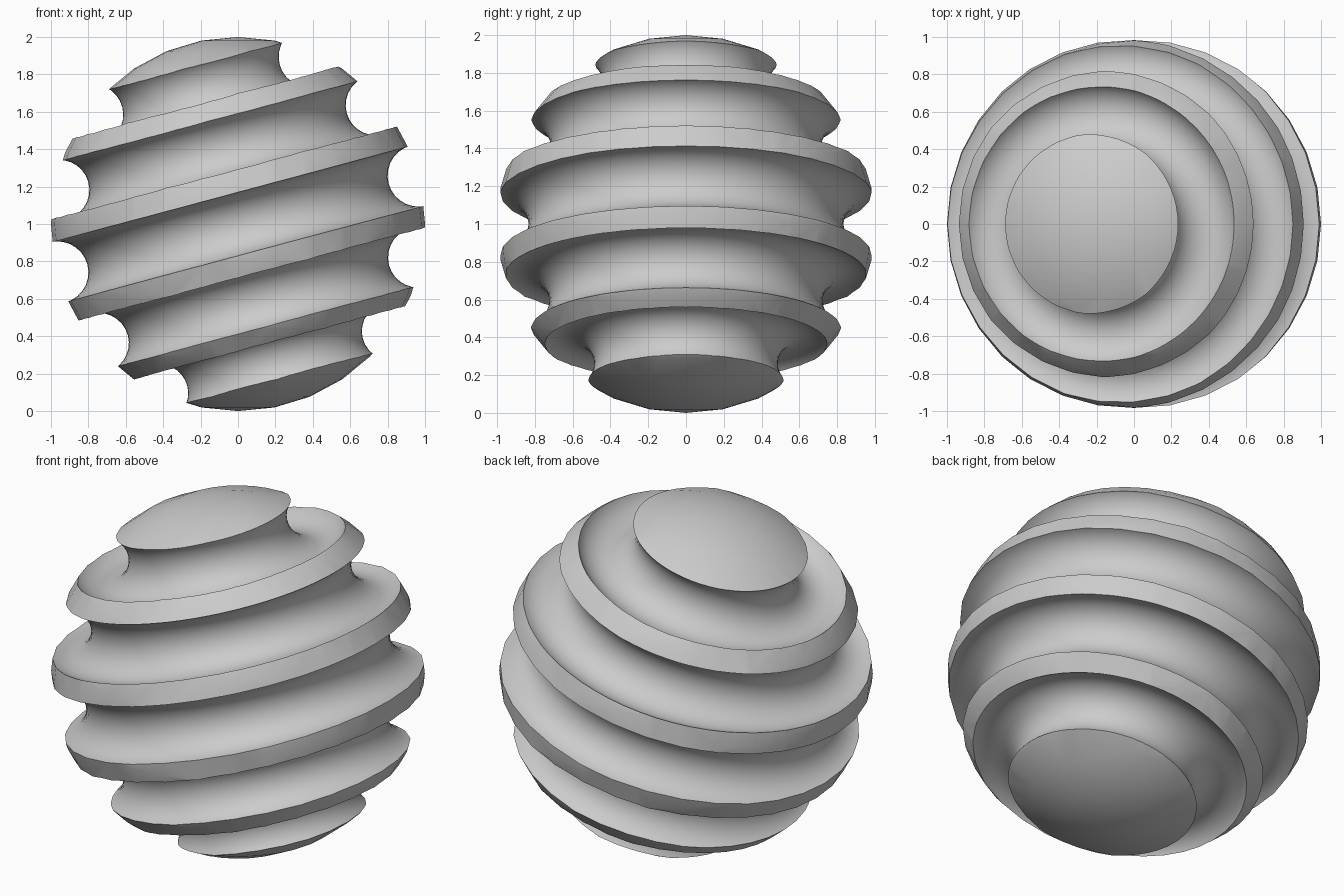
import bpy, math
from mathutils import Vector

if "Cube" in bpy.data.objects:
    bpy.data.objects.remove(bpy.data.objects["Cube"])

TILT = math.radians(15)
axis = Vector((-math.sin(TILT), 0, math.cos(TILT)))
centre = Vector((0, 0, 1))

# Ball with upright poles
bpy.ops.mesh.primitive_uv_sphere_add(segments=32, ring_count=16, radius=1, location=centre)
ball = bpy.context.object
ball.name = "grooved_ball"

# Tilted ring cutters: height along axis, ring radius, tube radius
grooves = [(0.765, 0.600, 0.164), (0.423, 0.876, 0.161), (0.0, 1.0, 0.166),
           (-0.422, 0.884, 0.161), (-0.765, 0.640, 0.154)]
cutters = []
for i, (h, ring, tube) in enumerate(grooves):
    bpy.ops.mesh.primitive_torus_add(major_segments=64, minor_segments=28,
                                     major_radius=ring, minor_radius=tube,
                                     location=centre + axis * h, rotation=(0, -TILT, 0))
    cutter = bpy.context.object
    cutter.name = f"groove_cutter_{i + 1}"
    cutter.hide_render = True
    cutters.append(cutter)
    mod = ball.modifiers.new(f"groove_{i + 1}", 'BOOLEAN')
    mod.operation = 'DIFFERENCE'
    mod.solver = 'EXACT'
    mod.object = cutter

# Apply the cuts, then remove the cutters
bpy.ops.object.select_all(action='DESELECT')
ball.select_set(True)
bpy.context.view_layer.objects.active = ball
for mod in list(ball.modifiers):
    bpy.ops.object.modifier_apply(modifier=mod.name)
for cutter in cutters:
    bpy.data.objects.remove(cutter, do_unlink=True)

# Smooth surfaces with crisp groove rims
bpy.ops.object.shade_smooth_by_angle(angle=math.radians(30))
